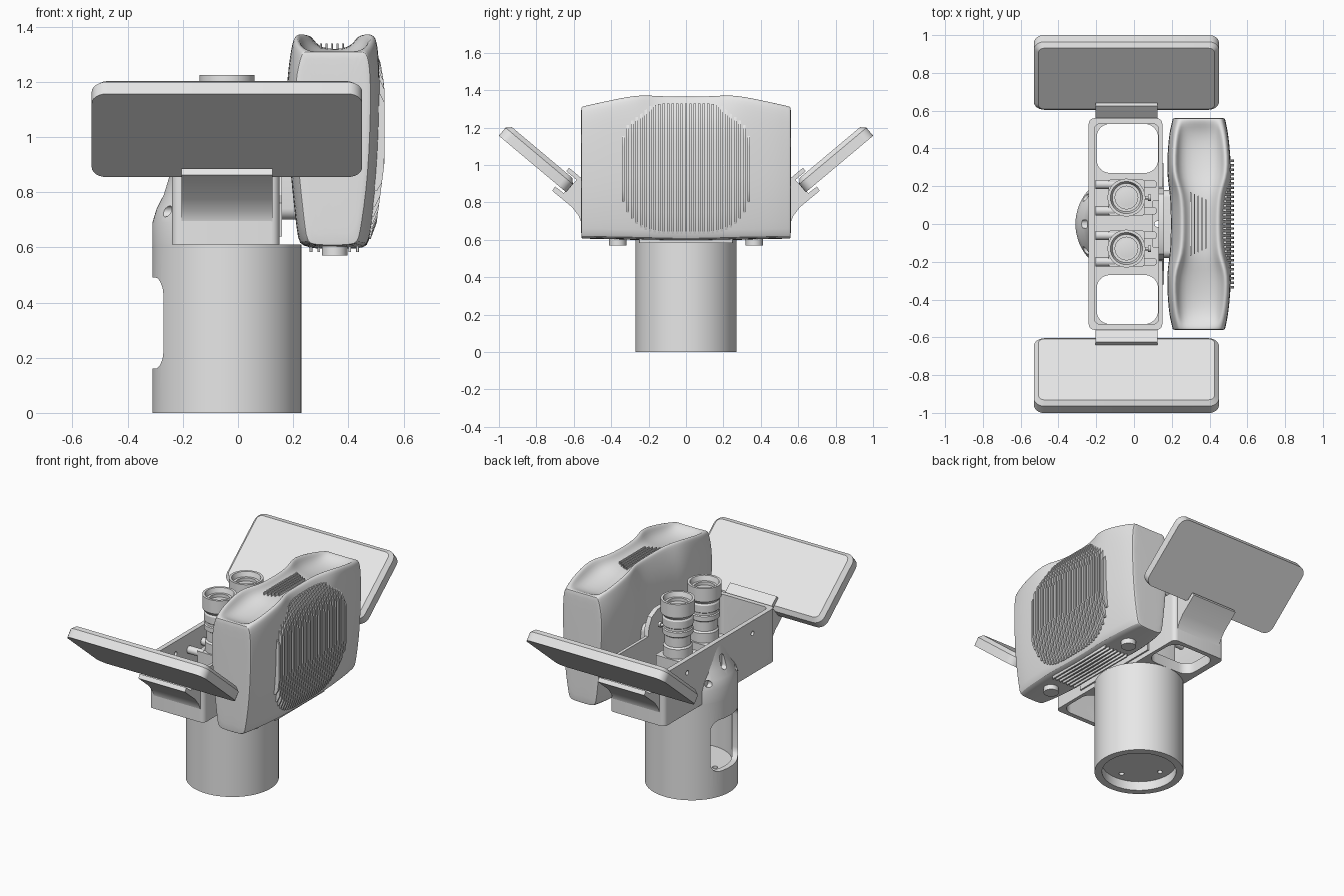
import bpy, bmesh, math
from mathutils import Matrix, Vector

cube = bpy.data.objects.get("Cube")
if cube:
    bpy.data.objects.remove(cube, do_unlink=True)

grey = bpy.data.materials.new("plain_grey")
grey.use_nodes = True
grey.diffuse_color = (0.8, 0.8, 0.8, 1)
grey.node_tree.nodes["Principled BSDF"].inputs["Base Color"].default_value = (0.8, 0.8, 0.8, 1)


def finish(name, bm):
    bmesh.ops.remove_doubles(bm, verts=bm.verts, dist=1e-5)
    bmesh.ops.recalc_face_normals(bm, faces=bm.faces)
    me = bpy.data.meshes.new(name)
    bm.to_mesh(me)
    bm.free()
    me.materials.append(grey)
    ob = bpy.data.objects.new(name, me)
    bpy.context.collection.objects.link(ob)
    return ob


def rrect(cx, cy, w, h, r, n=6):
    """Rounded rectangle outline."""
    pts = []
    for k, (sx, sy) in enumerate([(1, 1), (-1, 1), (-1, -1), (1, -1)]):
        for i in range(n + 1):
            a = math.pi / 2 * (k + i / n)
            pts.append((cx + sx * (w / 2 - r) + r * math.cos(a),
                        cy + sy * (h / 2 - r) + r * math.sin(a)))
    return pts


def circle(cx, cy, r):
    return rrect(cx, cy, 2 * r, 2 * r, r, 8)


def prism_bm(pts, axis, a, b):
    bm = bmesh.new()
    place = {"x": lambda p, t: (t, p[0], p[1]), "z": lambda p, t: (p[0], p[1], t)}[axis]
    bm.faces.new([bm.verts.new(place(p, a)) for p in pts])
    bmesh.ops.remove_doubles(bm, verts=bm.verts, dist=1e-5)
    out = bmesh.ops.extrude_face_region(bm, geom=bm.faces[:])
    vs = [g for g in out["geom"] if isinstance(g, bmesh.types.BMVert)]
    bmesh.ops.translate(bm, verts=vs, vec=Vector(place((0, 0), b - a)))
    bmesh.ops.recalc_face_normals(bm, faces=bm.faces)
    return bm


def prism(name, pts, axis, a, b):
    return finish(name, prism_bm(pts, axis, a, b))


def lathe(name, prof, x, y, steps=64):
    bm = bmesh.new()
    vs = [bm.verts.new((r, 0, z)) for r, z in prof]
    es = [bm.edges.new(e) for e in zip(vs, vs[1:])]
    bmesh.ops.spin(bm, geom=vs + es, cent=(0, 0, 0), axis=(0, 0, 1),
                   angle=2 * math.pi, steps=steps)
    bmesh.ops.translate(bm, verts=bm.verts, vec=(x, y, 0))
    return finish(name, bm)


def cut(ob, cutters):
    """Subtract the cutters, bake the result and drop the cutters."""
    for c in cutters:
        c.hide_render = True
        m = ob.modifiers.new("cut", "BOOLEAN")
        m.operation, m.solver, m.object = "DIFFERENCE", "EXACT", c
    bake(ob)
    for c in cutters:
        bpy.data.objects.remove(c, do_unlink=True)


def bake(ob):
    dg = bpy.context.evaluated_depsgraph_get()
    me = bpy.data.meshes.new_from_object(ob.evaluated_get(dg))
    ob.modifiers.clear()
    ob.data = me


CX = -0.04

# Hollow pedestal with a side window and a drilled floor
pedestal = lathe("pedestal_tube", [(0, .06), (.225, .06), (.225, 0), (.27, 0), (.27, .61),
                                   (.235, .61), (.235, .13), (0, .13)], CX, 0)
holes = [prism("cutter", rrect(0, .325, .28, .33, .06), "x", -.4, -.1)]
for i in range(4):
    a = math.pi / 2 * i
    holes.append(prism("cutter", circle(CX + .165 * math.cos(a), .165 * math.sin(a), .016),
                       "z", .03, .2))
cut(pedestal, holes)

# Open camera tray
tray = prism("camera_tray", rrect(-.045, 0, .39, 1.12, .03), "z", .61, .95)
holes = [prism("cutter", rrect(-.04, 0, .34, 1.06, .03), "z", .68, 1.1)]
for s in (-1, 1):
    holes.append(prism("cutter", rrect(-.035, s * .4, .325, .26, .07), "z", .5, .8))
    holes.append(prism("cutter", rrect(0, s * .39, .26, .3, .06), "x", .1, .2))
    holes[-1].location.z = .95
    holes.append(prism("cutter", circle(s * .33, .87, .014), "x", -.4, -.15))
bpy.context.view_layer.update()
cut(tray, holes)

# Tapered shoulder blending the tube into the tray wall
shoulder_prof = [(0, .6), (.27, .6), (.27, .69), (.255, .74), (.23, .79), (.212, .85), (.2, .92), (0, .92)]
shoulder = lathe("shoulder", shoulder_prof, CX, 0)
bm = bmesh.new()
bm.from_mesh(shoulder.data)
res = bmesh.ops.bisect_plane(bm, geom=bm.verts[:] + bm.edges[:] + bm.faces[:],
                             plane_co=(-.215, 0, 0), plane_no=(1, 0, 0), clear_outer=True)
bmesh.ops.holes_fill(bm, edges=[e for e in bm.edges if e.is_boundary])
bm.to_mesh(shoulder.data)
bm.free()
holes = [prism("cutter", rrect(0, .82, .045, .09, .02), "x", -.4, -.218)]
holes += [prism("cutter", circle(y, .73, .02), "x", -.4, -.218) for y in (-.14, .14)]
cut(shoulder, holes)

# Tall S-edged plate carrying the ribbed case
half = [(.32, .64), (.32, .76), (.25, .79), (.215, .84), (.2, .92), (.19, 1.0), (.16, 1.06), (.1, 1.09)]
prism("case_mount_plate", half + [(-y, z) for y, z in reversed(half)], "x", .13, .16)
prism("case_mount_block", rrect(0, .85, .36, .3, .04), "x", .15, .24)

# Screens and their cradles
cradle_prof = [(.53, .61), (.556, .61), (.558, .69), (.575, .73), (.61, .775), (.715, .862), (.7, .885),
               (.655, .85), (.585, .92), (.64, .967), (.625, .985), (.53, .905)]
for s, side in ((-1, "front"), (1, "back")):
    prism(side + "_screen_cradle", [(s * y, z) for y, z in cradle_prof], "x", -.205, .125)
    bm = prism_bm(rrect(0, 0, .98, .47, .055), "z", -.04, .04)
    edges = [e for e in bm.edges if all(v.co.z > .03 for v in e.verts)]
    bmesh.ops.bevel(bm, geom=edges, offset=.024, segments=1, affect="EDGES")
    turn = Matrix.Translation((CX, s * .795, 1.036)) @ Matrix.Rotation(s * math.radians(40), 4, "X")
    bmesh.ops.transform(bm, matrix=turn, verts=bm.verts)
    finish(side + "_screen", bm)

# Pair of cameras with lenses
lens_prof = [(0, .84), (.085, .84), (.085, .93), (.076, .94), (.076, 1.0), (.09, 1.01), (.09, 1.04),
             (.084, 1.045), (.084, 1.06), (.09, 1.065), (.09, 1.11), (.084, 1.12), (.1, 1.14), (.1, 1.225),
             (.085, 1.225), (.075, 1.195), (.06, 1.195), (.06, 1.175), (.045, 1.175), (0, 1.185)]
for y, side in ((-.13, "front"), (.14, "back")):
    prism(side + "_camera_body", rrect(CX, y, .19, .19, .012), "z", .67, .87)
    lathe(side + "_lens", lens_prof, CX, y, 48)
    prism(side + "_lens_screw", circle(y, 1.02, .009), "x", .03, .075)
    prism(side + "_lens_screw_head", circle(y, 1.02, .017), "x", .075, .09)
    for d in (-.07, .07):
        prism(side + "_connector", circle(y + d, .85, .024), "x", -.205, -.1)
        prism(side + "_camera_foot", rrect(.06, y + d, .12, .04, .015), "z", .67, .72)

# Ribbed case: |y|, left, right, left rim, right rim, top, dip
stations = [(0, .195, .51, .25, .45, 1.365, .05), (.17, .19, .51, .245, .455, 1.37, .05),
            (.26, .172, .51, .2, .5, 1.378, .09), (.46, .182, .495, .21, .485, 1.335, .07),
            (.535, .2, .48, .23, .465, 1.318, .01), (.558, .205, .475, .235, .46, 1.31, 0),
            (.562, .21, .47, .24, .455, 1.305, 0)]
rows = [(-r[0],) + r[1:] for r in reversed(stations[1:])] + stations
bm = bmesh.new()
rings = []
for y, xl, xr, tl, tr, zt, dip in rows:
    zb = .592 + .025 * abs(y)
    sec = [(xl + .05, zb), (xr - .045, zb), (xr - .035, zb + .02), (xr, .85), (xr + .01, 1.18), (tr + .015, zt - .02),
           (tr, zt), (tr - .02, zt), (tr - .045, zt - dip), (tl + .045, zt - dip), (tl + .02, zt),
           (tl, zt), (tl - .01, zt - .02), (xl - .005, 1.18), (xl + .005, .95), (xl + .04, zb + .02)]
    rings.append([bm.verts.new((x, y, z)) for x, z in sec])
for a, b in zip(rings, rings[1:]):
    for i in range(len(a)):
        j = (i + 1) % len(a)
        bm.faces.new((a[i], a[j], b[j], b[i]))
bm.faces.new(rings[0])
bm.faces.new(rings[-1])
case = finish("ribbed_case", bm)
case.modifiers.new("smooth", "SUBSURF").levels = 2
bake(case)

# Vertical fins following the bowed outer side
COUNT = 29


def side_x(z):
    return .516 - .25 * max(0, z - 1.18) ** 1.2 - .13 * max(0, .9 - z)


bm = bmesh.new()
for i in range(COUNT):
    y = -.335 + .67 * i / (COUNT - 1)
    h = .35 * (1 - (abs(y) / .36) ** 4) ** .5
    ends = []
    for k in range(13):
        z = .98 + h * (k / 6 - 1)
        out = side_x(z) + (.014 if 0 < k < 12 else 0)
        ends.append([bm.verts.new((x, y + d, z)) for x, d in
                     ((out - .05, -.0065), (out, -.0065), (out, .0065), (out - .05, .0065))])
    for a, b in zip(ends, ends[1:]):
        for p in range(4):
            q = (p + 1) % 4
            bm.faces.new((a[p], a[q], b[q], b[p]))
    bm.faces.new(ends[0])
    bm.faces.new(ends[-1])
finish("side_fins", bm)

# Short fins above and below, and the two feet
for i in range(5):
    prism("top_fin", rrect(.3 + .02 * i, 0, .007, .34 - .02 * i, .003, 2), "z", 1.3, 1.338)
for i in range(7):
    prism("bottom_fin", rrect(.265 + .028 * i, 0, .01, .5, .004, 2), "z", .583, .62)
for s, side in ((-1, "front"), (1, "back")):
    prism(side + "_foot", circle(.35, s * .365, .046), "z", .57, .64)

# Crisp edges, smooth curves
for ob in bpy.context.collection.objects:
    ob.select_set(ob.type == "MESH")
    if ob.type == "MESH":
        bpy.context.view_layer.objects.active = ob
bpy.ops.object.shade_smooth_by_angle(angle=math.radians(30))
